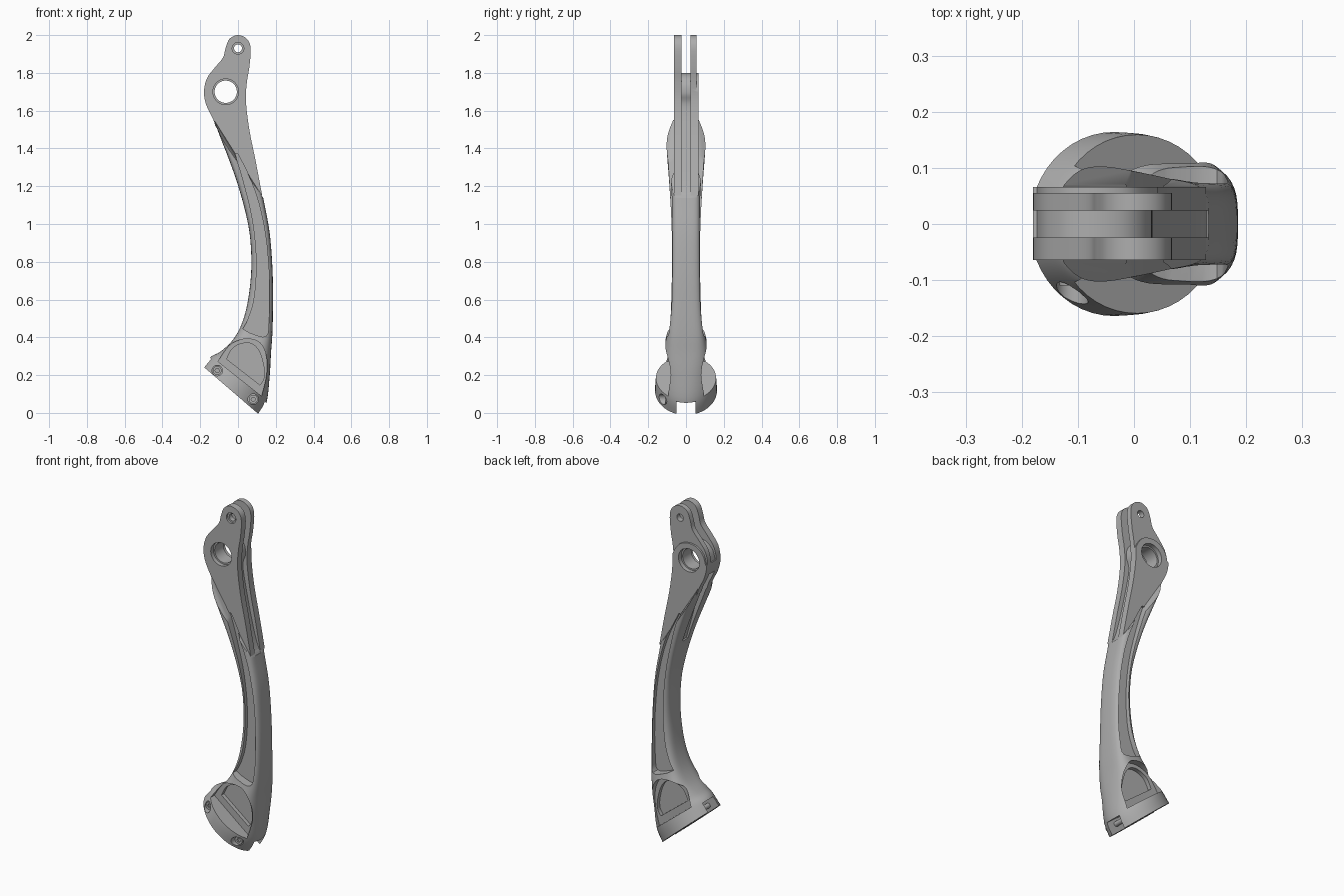
import bpy, bmesh, math
from mathutils import Vector

if "Cube" in bpy.data.objects:
    bpy.data.objects.remove(bpy.data.objects["Cube"])

metal = bpy.data.materials.new("satin grey metal")
metal.use_nodes = True
GREY = (0.42, 0.42, 0.42, 1)
metal.diffuse_color = GREY
metal.node_tree.nodes["Principled BSDF"].inputs["Base Color"].default_value = GREY


def spline(keys, steps):
    """Catmull-Rom interpolation of tuples of any length."""
    out = []
    get = lambda i: keys[min(max(i, 0), len(keys) - 1)]
    for i in range(len(keys) - 1):
        for s in range(steps):
            t = s / steps
            out.append(tuple(
                0.5 * (2 * b + (c - a) * t + (2 * a - 5 * b + 4 * c - d) * t * t
                       + (3 * b - a - 3 * c + d) * t ** 3)
                for a, b, c, d in zip(get(i - 1), get(i), get(i + 1), get(i + 2))))
    return out + [keys[-1]]


def finish(name, bm):
    bmesh.ops.recalc_face_normals(bm, faces=bm.faces)
    mesh = bpy.data.meshes.new(name)
    bm.to_mesh(mesh)
    bm.free()
    mesh.materials.append(metal)
    ob = bpy.data.objects.new(name, mesh)
    bpy.context.collection.objects.link(ob)
    return ob


def prism(name, outline, y0, y1):
    """Extrude an x-z outline along y."""
    bm = bmesh.new()
    a, b = ([bm.verts.new((x, y, z)) for x, z in outline] for y in (y0, y1))
    bm.faces.new(a)
    bm.faces.new(b)
    for i in range(len(a)):
        bm.faces.new((a[i - 1], a[i], b[i], b[i - 1]))
    return finish(name, bm)


def circle(x, z, r, n=40):
    return [(x + r * math.cos(math.tau * i / n), z + r * math.sin(math.tau * i / n))
            for i in range(n)]


def combine(target, tool, op="DIFFERENCE"):
    mod = target.modifiers.new("combine", "BOOLEAN")
    mod.operation, mod.solver, mod.object = op, "EXACT", tool
    tool.hide_render = True
    bpy.context.view_layer.objects.active = target
    bpy.ops.object.modifier_apply(modifier=mod.name)
    bpy.data.objects.remove(tool)


def cut(target, outline, y0, y1):
    combine(target, prism("cutter", outline, y0, y1))


# Curved arm: left x, z, right x, z, left half width, right half width, squareness
sections = [
    (-.186, .247, .114, -.011, .164, .164, 2),
    (-.144, .297, .152, .06, .161, .159, 2),
    (-.097, .322, .168, .2, .146, .14, 2.4),
    (-.035, .377, .175, .32, .118, .118, 3.2),
    (.015, .46, .182, .42, .094, .1, 3.8),
    (.05, .58, .185, .56, .08, .085, 3.8),
    (.07, .75, .183, .75, .076, .078, 3.6),
    (.065, .92, .168, .95, .077, .074, 3.8),
    (.04, 1.06, .139, 1.11, .084, .071, 4.4),
    (-.005, 1.22, .113, 1.24, .096, .07, 5),
    (-.055, 1.36, .088, 1.36, .108, .068, 6),
    (-.098, 1.47, .065, 1.48, .114, .066, 7),
    (-.13, 1.56, .05, 1.60, .116, .066, 7),
    (-.15, 1.62, .042, 1.66, .116, .066, 7)]
SIDES = 48
bm = bmesh.new()
rings = []
for lx, lz, rx, rz, wl, wr, n in spline(sections, 5):
    ring = []
    for i in range(SIDES):
        c, s = math.cos(math.tau * i / SIDES), math.sin(math.tau * i / SIDES)
        u = math.copysign(abs(c) ** (2 / n), c)
        v = math.copysign(abs(s) ** (2 / n), s)
        f = (1 + u) / 2
        ring.append(bm.verts.new((lx + (rx - lx) * f, v * (wl + (wr - wl) * f),
                                  lz + (rz - lz) * f)))
    rings.append(ring)
for a, b in zip(rings, rings[1:]):
    for i in range(SIDES):
        bm.faces.new((a[i - 1], a[i], b[i], b[i - 1]))
bm.faces.new(rings[0])
bm.faces.new(rings[-1])

# Slanted shoulders where the arm meets the flat head
for slope in (0, .5, -.5):
    edge_y = math.copysign(.068, slope) if slope else 0
    bmesh.ops.bisect_plane(bm, geom=bm.verts[:] + bm.edges[:] + bm.faces[:],
                           plane_co=Vector((-.12, edge_y, 1.54)),
                           plane_no=Vector((.846, slope, .534)), clear_outer=True)
    bmesh.ops.holes_fill(bm, edges=[e for e in bm.edges if e.is_boundary], sides=0)
arm = finish("curved_arm", bm)

# Flat head plate
head_edge = spline([
    (.128, 1.15), (.094, 1.33), (.06, 1.5), (.042, 1.65), (.047, 1.75), (.06, 1.83),
    (.067, 1.93), (.047, 1.98), (0, 2), (-.045, 1.98), (-.066, 1.93), (-.08, 1.88),
    (-.125, 1.825), (-.165, 1.77), (-.18, 1.7), (-.168, 1.63), (-.13, 1.55),
    (-.121, 1.52)], 5)
combine(arm, prism("head_plate", head_edge, -.064, .066), "UNION")

# Fork slot above the round boss, and its channel down the leading edge
boss_top = [(-.173, 1.7), (-.158, 1.75), (-.12, 1.788), (-.065, 1.8), (-.01, 1.785),
            (.025, 1.745)]
fork = [(-.3, 2.1), (-.3, 1.7)] + spline(
    boss_top + [(.032, 1.69), (.015, 1.62), (.045, 1.45), (.078, 1.3), (.105, 1.2),
                (.13, 1.14)], 5)
cut(arm, fork + [(.3, 1.14), (.3, 2.1)], -.024, .024)

# Channel in the trailing edge
channel = [(-.3, 1.63)] + spline([(-.17, 1.63), (-.115, 1.605), (-.085, 1.53),
                                  (-.05, 1.42), (.015, 1.19)], 5) + [(-.3, 1.19)]
cut(arm, channel, -.025, .025)

# Thinner rear prong above the boss
prong = [(-.3, 2.1), (-.3, 1.7)] + spline(boss_top + [(.046, 1.7)], 5)
cut(arm, prong + [(.3, 1.7), (.3, 2.1)], .055, .2)

# Pivot holes and their counterbores
for x, z, r, y0, y1 in ((-.065, 1.7, .059, -.3, .3), (-.065, 1.7, .068, -.3, -.04),
                        (-.065, 1.7, .068, .04, .3), (0, 1.93, .021, -.3, .3),
                        (0, 1.93, .031, -.3, -.052)):
    cut(arm, circle(x, z, r), y0, y1)

# Side pockets: long one on the arm, arched one above the foot with an inner recess
long_pocket = spline([
    (-.015, 1.37), (.025, 1.24), (.07, 1.06), (.093, .9), (.098, .75), (.085, .6),
    (.055, .5), (.025, .445)], 4) + spline([
    (.06, .425), (.148, .405), (.164, .5), (.167, .65), (.16, .8), (.144, .95),
    (.11, 1.11), (.06, 1.25), (0, 1.37)], 4)
arch = spline([(-.106, .272), (-.065, .335), (-.02, .375), (.05, .392), (.115, .372),
               (.15, .3), (.151, .2), (.125, .089)], 4)
inset = spline([(-.06, .285), (-.03, .34), (.02, .367), (.075, .365), (.115, .32),
                (.138, .235), (.136, .18), (.116, .148)], 4)
for side in (-1, 1):
    for outline, floor in ((long_pocket, .052), (arch, .068), (inset, .045)):
        cut(arm, outline, side * floor, side * .3)

# Foot: straight slot across the underside, open at both ends
along, up = Vector((.782, 0, -.623)), Vector((.623, 0, .782))
base = Vector((-.037, 0, .12))
slot = [base + along * a + up * b
        for a, b in ((-.3, -.08), (.3, -.08), (.3, .064), (-.3, .064))]
cut(arm, [(q.x, q.z) for q in slot], -.05, .05)

# Clamp screws: round seat in front, shank crossing the slot, hex socket in the head
for k, label in ((-1, "upper"), (1, "lower")):
    p = base + up * .036 + along * .122 * k
    cut(arm, circle(p.x, p.z, .028), -.3, -.098)
    screw = prism(label + "_clamp_screw", circle(p.x, p.z, .023, 32), -.11, -.09)
    cut(screw, circle(p.x, p.z, .012, 6), -.2, -.1)
    prism(label + "_screw_shank", circle(p.x, p.z, .014, 24), -.092, .08)

# Smooth shading with crisp machined edges
bpy.ops.object.select_all(action="DESELECT")
for ob in bpy.context.collection.objects:
    if ob.type == "MESH" and metal.name in ob.data.materials:
        ob.select_set(True)
        bpy.context.view_layer.objects.active = ob
bpy.ops.object.shade_smooth_by_angle(angle=math.radians(32))
